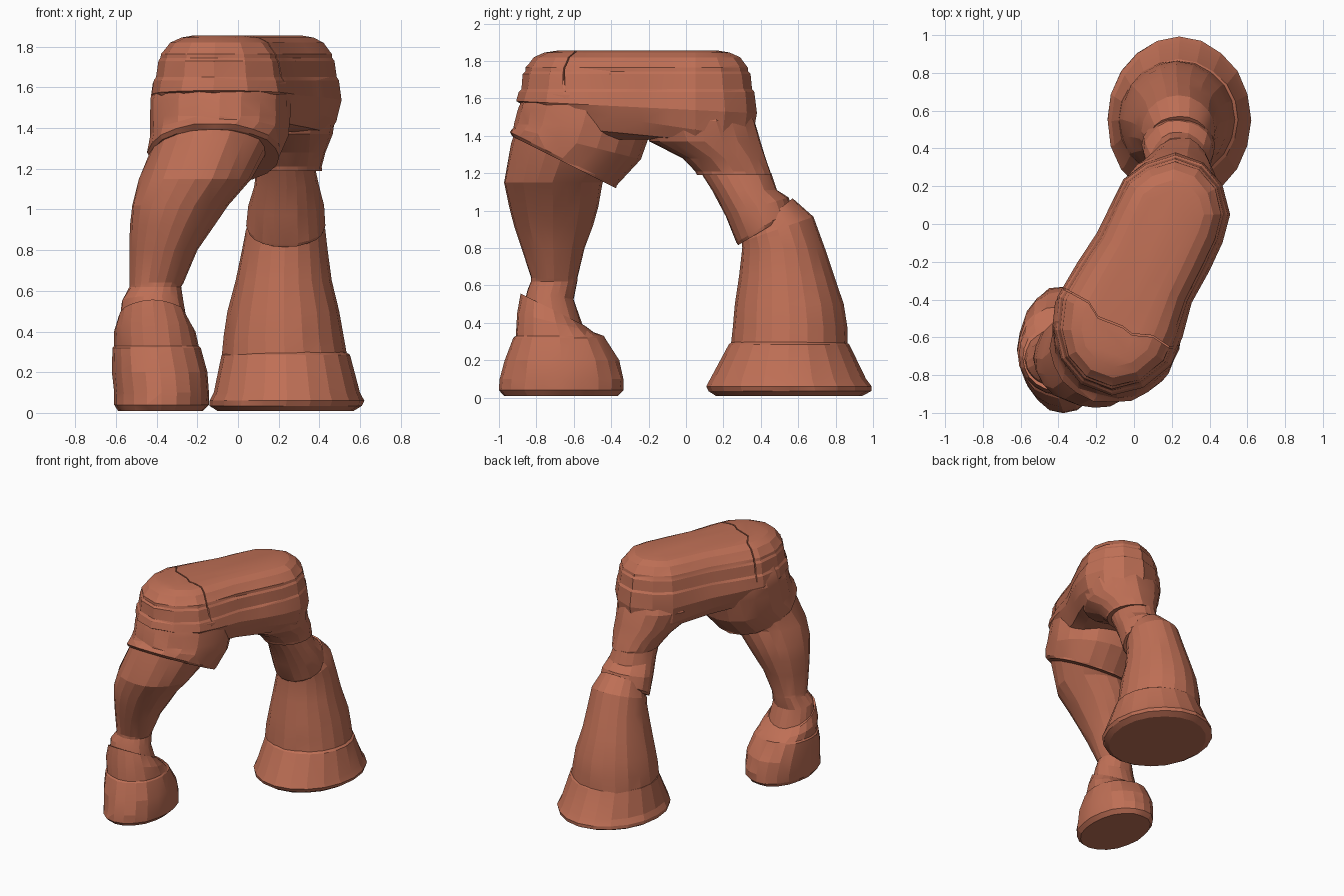
import bpy
import bmesh
import math
import random
from mathutils import Vector

random.seed(4)
if "Cube" in bpy.data.objects:
    bpy.data.objects.remove(bpy.data.objects["Cube"], do_unlink=True)

# One sandstone colour
sandstone = bpy.data.materials.new("red_sandstone")
sandstone.use_nodes = True
colour = (0.52, 0.16, 0.092, 1)
sandstone.diffuse_color = colour
shader = sandstone.node_tree.nodes["Principled BSDF"]
shader.inputs["Base Color"].default_value = colour
shader.inputs["Roughness"].default_value = 0.9


def skin(name, rings):
    """Join equal rings of points into a closed solid."""
    bm = bmesh.new()
    loops = [[bm.verts.new(p) for p in ring] for ring in rings]
    count = len(loops[0])
    for low, high in zip(loops, loops[1:]):
        for i in range(count):
            j = (i + 1) % count
            bm.faces.new((low[i], low[j], high[j], high[i]))
    bm.faces.new(list(reversed(loops[0])))
    bm.faces.new(loops[-1])
    bmesh.ops.triangulate(bm, faces=[f for f in bm.faces if len(f.verts) == 4])
    bmesh.ops.recalc_face_normals(bm, faces=bm.faces)
    mesh = bpy.data.meshes.new(name)
    bm.to_mesh(mesh)
    bm.free()
    mesh.materials.append(sandstone)
    part = bpy.data.objects.new(name, mesh)
    bpy.context.collection.objects.link(part)
    return part


def rock(name, sections, sides=20, rough=0.015):
    """Stack oval sections: height, x range, y range, slope towards the back."""
    column = [random.uniform(-rough, rough) for _ in range(sides)]
    rings = []
    for z, x0, x1, y0, y1, slope in sections:
        ring = []
        for i in range(sides):
            a = math.tau * i / sides
            r = 1 + column[i] + random.uniform(-rough, rough)
            dx = math.cos(a) * r * (x1 - x0) / 2
            dy = math.sin(a) * r * (y1 - y0) / 2
            ring.append(((x0 + x1) / 2 + dx, (y0 + y1) / 2 + dy, z + slope * dy))
        rings.append(ring)
    return skin(name, rings)


# Front leg: foot, tapering shin, overhanging hip
rock("front_foot", [
    (0.01, -.59, -.17, -.97, -.36, 0),
    (0.04, -.61, -.14, -1, -.33, 0),
    (0.10, -.61, -.14, -.99, -.33, 0),
    (0.20, -.62, -.145, -.97, -.36, 0),
    (0.32, -.62, -.18, -.92, -.43, 0),
    (0.33, -.61, -.19, -.91, -.44, 0),
    (0.40, -.61, -.21, -.90, -.49, -.25),
    (0.47, -.59, -.25, -.88, -.54, -.5),
])
rock("front_shin", [
    (0.44, -.58, -.25, -.87, -.55, -.4),
    (0.55, -.57, -.27, -.85, -.60, -.2),
    (0.62, -.53, -.28, -.83, -.58, 0),
    (0.64, -.53, -.27, -.83, -.58, 0),
    (0.80, -.53, -.20, -.88, -.54, 0),
    (0.92, -.53, -.12, -.92, -.50, 0),
    (1.02, -.52, -.05, -.95, -.47, 0),
    (1.15, -.48, 0.06, -.98, -.45, 0),
    (1.30, -.42, 0.15, -.94, -.38, -.2),
    (1.42, -.40, 0.20, -.90, -.30, -.2),
])
rock("front_hip", [
    (1.26, -.43, 0.20, -.93, -.38, -.5),
    (1.28, -.44, 0.21, -.95, -.37, -.5),
    (1.36, -.43, 0.24, -.93, -.24, -.25),
    (1.46, -.43, 0.25, -.92, -.18, 0),
    (1.54, -.43, 0.25, -.90, -.16, 0),
    (1.62, -.41, 0.25, -.87, -.16, 0),
    (1.70, -.37, 0.22, -.82, -.20, 0),
])

# Back leg: flared skirt, cone, neck and haunch
rock("back_skirt", [
    (0.01, -.10, 0.57, 0.16, 0.94, 0),
    (0.035, -.14, 0.61, 0.12, 0.99, 0),
    (0.06, -.14, 0.62, 0.11, 0.99, 0),
    (0.10, -.12, 0.60, 0.13, 0.96, 0),
    (0.285, -.08, 0.55, 0.23, 0.87, 0),
    (0.30, -.06, 0.53, 0.25, 0.85, 0),
], rough=0.005)
rock("back_cone", [
    (0.27, -.08, 0.54, 0.24, 0.865, 0),
    (0.38, -.07, 0.52, 0.25, 0.86, 0),
    (0.50, -.05, 0.50, 0.26, 0.84, 0),
    (0.65, -.01, 0.46, 0.285, 0.79, 0),
    (0.80, 0.02, 0.44, 0.30, 0.74, 0),
    (0.90, 0.04, 0.43, 0.30, 0.68, 0.35),
    (0.97, 0.08, 0.40, 0.33, 0.57, 0.8),
], rough=0.01)
rock("back_neck", [
    (0.90, 0.05, 0.42, 0.28, 0.56, 0.6),
    (0.92, 0.04, 0.43, 0.27, 0.57, 0.6),
    (1.02, 0.05, 0.42, 0.21, 0.55, 0.3),
    (1.11, 0.08, 0.40, 0.14, 0.49, 0),
    (1.20, 0.09, 0.38, 0.08, 0.46, 0),
])
rock("back_haunch", [
    (1.19, 0.08, 0.41, 0.06, 0.46, 0),
    (1.21, 0.07, 0.41, 0.05, 0.455, 0),
    (1.28, 0.03, 0.43, -.02, 0.43, 0),
    (1.37, -.05, 0.46, -.20, 0.40, 0),
    (1.48, -.10, 0.48, -.24, 0.37, 0),
    (1.60, -.06, 0.44, -.20, 0.32, 0),
])

# Bent top span: one outline drawn in towards a spine at each stratum
outline = [(.51, .05), (.47, -.1), (.4, -.25), (.31, -.42), (.26, -.6), (.2, -.75),
           (.05, -.87), (-.12, -.91), (-.28, -.85), (-.39, -.72), (-.43, -.56),
           (-.41, -.38), (-.3, -.2), (-.2, -.05), (-.13, .1), (-.06, .24),
           (.06, .33), (.22, .38), (.37, .33), (.47, .21)]
spine_front, spine_back = Vector((-.09, -.56)), Vector((.19, .05))


def stratum(z, scale, slope=0.0):
    ring = []
    spine = spine_back - spine_front
    for x, y in outline:
        p = Vector((x, y))
        t = (p - spine_front).dot(spine) / spine.length_squared
        q = spine_front + spine * min(1, max(0, t))
        p = q + (p - q) * (scale + random.uniform(-.008, .008))
        ring.append((p.x, p.y, z - slope * (p.y + .2)))
    return ring


span = skin("top_span", [
    stratum(1.38, 0.55), stratum(1.40, 0.80, 0.1), stratum(1.47, 0.92, 0.15),
    stratum(1.55, 0.99, 0.05), stratum(1.635, 0.95), stratum(1.65, 0.92),
    stratum(1.73, 0.89), stratum(1.745, 0.86), stratum(1.765, 0.85),
    stratum(1.78, 0.81), stratum(1.82, 0.72), stratum(1.845, 0.56),
    stratum(1.855, 0.38),
])

# Jagged crack cut across the front of the span
crack = [(-.5, -.27), (-.33, -.36), (-.24, -.41), (-.19, -.49), (-.06, -.54),
         (-.01, -.58), (.1, -.59), (.19, -.65), (.4, -.62)]
wall = crack + [(x, y - 0.009) for x, y in reversed(crack)]
cutter = skin("crack_cutter", [[(x, y, z) for x, y in wall] for z in (1.6, 1.95)])
cutter.hide_render = True
cut = span.modifiers.new("crack", 'BOOLEAN')
cut.operation = 'DIFFERENCE'
cut.solver = 'EXACT'
cut.object = cutter
bpy.context.view_layer.objects.active = span
span.select_set(True)
bpy.ops.object.modifier_apply(modifier=cut.name)
bpy.data.objects.remove(cutter, do_unlink=True)

# Soften the facets a little, keeping the ledges crisp
for part in bpy.context.collection.objects:
    part.select_set(part.type == 'MESH')
bpy.ops.object.shade_smooth_by_angle(angle=math.radians(14))
